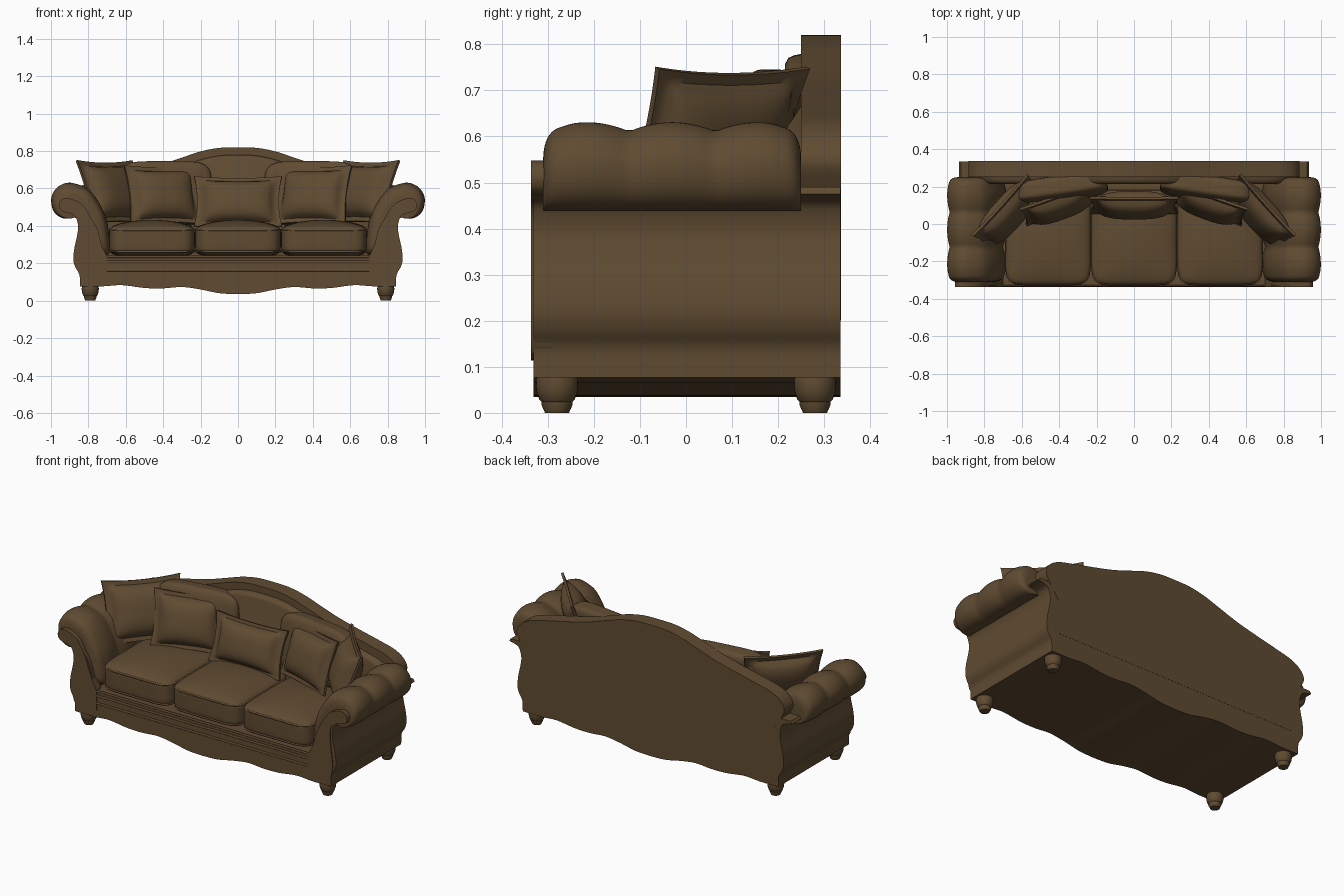
import bpy, bmesh, math
from mathutils import Matrix, Vector

if "Cube" in bpy.data.objects:
    bpy.data.objects.remove(bpy.data.objects["Cube"])

brown = bpy.data.materials.new("brown upholstery")
brown.diffuse_color = (0.115, 0.07, 0.031, 1)
brown.use_nodes = True
brown.node_tree.nodes["Principled BSDF"].inputs["Base Color"].default_value = brown.diffuse_color


def finish(name, bm, angle=40):
    bmesh.ops.recalc_face_normals(bm, faces=bm.faces)
    me = bpy.data.meshes.new(name)
    bm.to_mesh(me)
    bm.free()
    me.materials.append(brown)
    for p in me.polygons:
        p.use_smooth = True
    me.set_sharp_from_angle(angle=math.radians(angle))
    ob = bpy.data.objects.new(name, me)
    bpy.context.collection.objects.link(ob)
    return ob


def smooth(pts, n=5):
    """Catmull-Rom curve through the points."""
    out = []
    q = [Vector(p) for p in pts]
    q = [2 * q[0] - q[1]] + q + [2 * q[-1] - q[-2]]
    for i in range(1, len(q) - 2):
        a, b, c, d = q[i - 1:i + 3]
        for k in range(n):
            t = k / n
            out.append(0.5 * (2 * b + (c - a) * t + (2 * a - 5 * b + 4 * c - d) * t * t
                              + (3 * b - a - 3 * c + d) * t ** 3))
    return out + [q[-2]]


def mirrored(half):
    return half + [Vector((-p[0], p[1])) for p in reversed(half) if p[0] > 1e-5]


def loft(name, rings):
    """Skin a list of equal-length closed rings and cap both ends."""
    bm = bmesh.new()
    vs = [[bm.verts.new(p) for p in r] for r in rings]
    n = len(vs[0])
    for a, b in zip(vs, vs[1:]):
        for i in range(n):
            bm.faces.new((a[i], a[(i + 1) % n], b[(i + 1) % n], b[i]))
    bm.faces.new(vs[0])
    bm.faces.new(vs[-1])
    return finish(name, bm)


def extrude(name, outline, y0, y1):
    return loft(name, [[(x, y, z) for x, z in outline] for y in (y0, y1)])


def mapped_cube(name, cuts, fn, matrix):
    """Subdivided cube reshaped by fn and placed by matrix."""
    bm = bmesh.new()
    bmesh.ops.create_cube(bm, size=2)
    bmesh.ops.subdivide_edges(bm, edges=bm.edges[:], cuts=cuts, use_grid_fill=True)
    for v in bm.verts:
        v.co = matrix @ Vector(fn(*v.co))
    return finish(name, bm, 50)


def cushion(name, size, matrix, crown=0.3, power=7):
    def shape(x, y, z):
        m = max(abs(x), abs(y), abs(z))
        k = m / (abs(x) ** power + abs(y) ** power + abs(z) ** power) ** (1 / power)
        x, y, z = x * k, y * k, z * k
        if z > 0:
            z *= 1 - crown + crown * (1 - x * x) * (1 - y * y)
        return x * size[0], y * size[1], z * size[2]
    return mapped_cube(name, 19, shape, matrix)


def pillow(name, w, h, thick, matrix):
    """Puffed centre, thin flange border and pulled-out corners."""
    def shape(x, y, z):
        a, b = min(1, abs(x) / 0.86), min(1, abs(y) / 0.84)
        t = 0.007 + thick * ((1 - a ** 3) * (1 - b ** 3)) ** 0.55
        return (x * w * (1 - 0.07 * (1 - y * y)), y * h * (1 - 0.08 * (1 - x * x)), z * t)
    return mapped_cube(name, 27, shape, matrix)


def place(x, y, z, yaw=0, lean=0):
    return (Matrix.Translation((x, y, z)) @ Matrix.Rotation(math.radians(yaw), 4, 'Z')
            @ Matrix.Rotation(math.radians(90 - lean), 4, 'X'))


# Body: scalloped base, curved sides, low arm cores and seat deck
bottom = smooth([(0, .035), (.1, .04), (.2, .06), (.3, .073), (.4, .066), (.5, .068),
                 (.62, .083), (.72, .077), (.845, .077)])
side = smooth([(.845, .08), (.848, .14), (.87, .18), (.88, .22), (.875, .28), (.86, .35),
               (.855, .4), (.87, .45), (.9, .467), (.935, .475)])
inner = smooth([(.925, .49), (.88, .49), (.82, .48), (.76, .40), (.735, .32), (.72, .238)])
extrude("body", mirrored(bottom + side + inner), -0.331, 0.335)

# Camel back and its slightly smaller padding
hump = smooth([(0, .82), (.1, .817), (.2, .798), (.3, .765), (.42, .725), (.55, .692),
               (.7, .658), (.8, .632), (.86, .595), (.885, .545), (.862, .49)])
extrude("back", mirrored(hump + [Vector((.8, .4)), Vector((.8, .2))]), 0.25, 0.336)
pad = [(Vector((p.x * .95, p.y - .04))) for p in hump] + [Vector((.76, .2))]
rings = []
for y, s in ((.255, 1), (.235, .99), (.222, .975), (.215, .94)):
    rings.append([(p.x * s, y, .4 + (p.y - .4) * s) for p in mirrored(pad)])
loft("back_padding", rings)

# Mouldings along the front rail
for z, w in ((.163, .74), (.207, .72), (.236, .70)):
    ring = [(math.cos(a) * .005 - .331, math.sin(a) * .007 + z)
            for a in (k * math.tau / 10 for k in range(10))]
    loft("front_moulding", [[(x, y, zz) for y, zz in ring] for x in (-w, w)])

# Arms: scroll-shaped front panel and a three-lobed padded roll
panel = smooth([(.70, .12), (.83, .12), (.86, .2), (.85, .3), (.843, .4), (.86, .452),
                (.9, .467), (.945, .482), (.957, .515), (.935, .545), (.885, .542),
                (.825, .505), (.775, .42), (.74, .32), (.70, .235)])
roll = smooth([(.78, .25), (.69, .25), (.69, .36), (.708, .45), (.75, .535), (.80, .595),
               (.86, .623), (.915, .63), (.967, .605), (.997, .555), (.993, .495),
               (.965, .455), (.92, .438), (.86, .442), (.80, .36)])
for sx, label in ((-1, "left"), (1, "right")):
    extrude(label + "_arm_front", [(sx * x, z) for x, z in panel], -0.336, -0.29)
    rings = []
    n = 60
    for i in range(n + 1):
        t = -math.cos(math.pi * i / n)
        lobe = 0.89 + 0.11 * abs(math.sin((t + 1) * 1.5 * math.pi)) ** 0.8
        if abs(t) > 2 / 3:
            lobe = max(lobe, 0.97)
        s = lobe * (0.6 + 0.4 * max(0, 1 - abs(t) ** 14) ** 0.5)
        y = -0.03 + 0.28 * t
        rings.append([(sx * (.87 + (x - .87) * s), y, .44 + (z - .44) * s) for x, z in roll])
    loft(label + "_arm_roll", rings)

# Seat cushions with piping
for i, x in enumerate((-0.46, 0, 0.46)):
    cushion("seat_cushion", (.229, .255, .097), Matrix.Translation((x, -.072, .335)), .32)
    for z in (.262, .378):
        bm = bmesh.new()
        loops = []
        for k in range(64):
            a = k * math.tau / 64
            c, s = math.cos(a), math.sin(a)
            r = (abs(c) ** 7 + abs(s) ** 7) ** (-1 / 7)
            loops.append([bm.verts.new((x + c * r * (.224 + .006 * math.cos(b)),
                                        -.072 + s * r * (.251 + .006 * math.cos(b)),
                                        z + .006 * math.sin(b)))
                          for b in (j * math.tau / 6 for j in range(6))])
        for k in range(64):
            p, q = loops[k], loops[(k + 1) % 64]
            for j in range(6):
                bm.faces.new((p[j], q[j], q[(j + 1) % 6], p[(j + 1) % 6]))
        finish("seat_piping", bm, 70)

# Back cushions and loose pillows
pillow("centre_pillow", .235, .14, .06, place(0, .10, .53, 0, 17))
for sx in (-1, 1):
    cushion("back_cushion", (.25, .17, .065), place(sx * .39, .185, .575, -8 * sx, 6), .2, 5)
    pillow("inner_pillow", .205, .165, .065, place(sx * .40, .105, .565, -20 * sx, 17))
    pillow("outer_pillow", .22, .18, .065, place(sx * .67, .06, .58, -48 * sx, 20))

# Turned feet
foot = [(.026, 0), (.034, .018), (.034, .024), (.038, .028), (.044, .045), (.046, .062),
        (.044, .085), (.038, .1)]
for x in (-.79, .79):
    for y in (-.28, .28):
        loft("foot", [[(x + r * math.cos(k * math.tau / 24), y + r * math.sin(k * math.tau / 24), z)
                       for k in range(24)] for r, z in foot])
